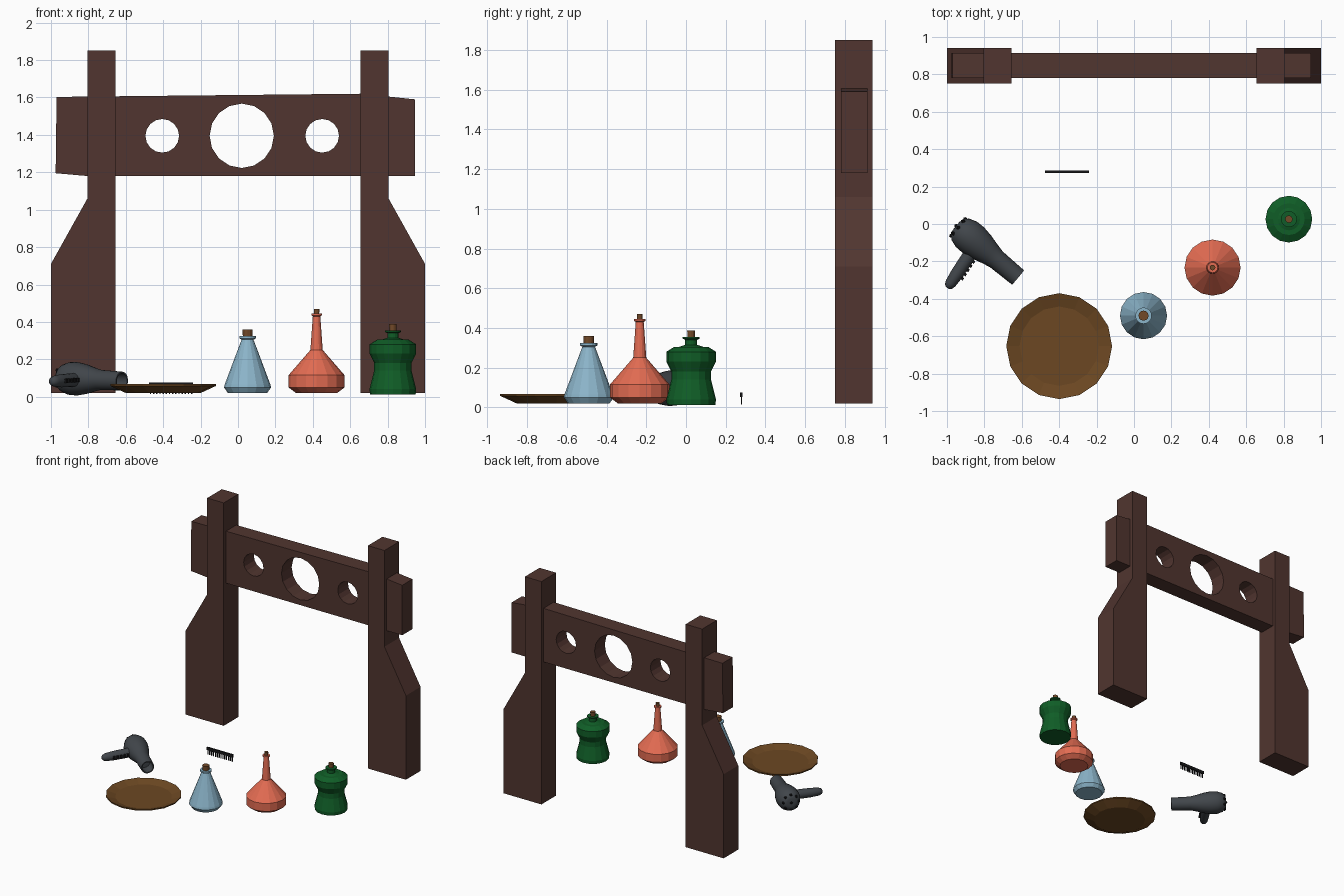
import bpy, bmesh, math
from mathutils import Vector, Matrix

cube = bpy.data.objects.get("Cube")
if cube:
    bpy.data.objects.remove(cube, do_unlink=True)


def material(name, rgb):
    m = bpy.data.materials.new(name)
    m.use_nodes = True
    m.diffuse_color = (*rgb, 1)
    m.node_tree.nodes["Principled BSDF"].inputs["Base Color"].default_value = (*rgb, 1)
    return m


WOOD = material("dark wood", (0.082, 0.036, 0.029))
PLATE = material("brown plate", (0.15, 0.064, 0.016))
CORK = material("cork", (0.17, 0.068, 0.022))
BLUE = material("pale blue", (0.26, 0.46, 0.59))
CORAL = material("coral", (0.77, 0.15, 0.085))
GREEN = material("deep green", (0.005, 0.11, 0.02))
GREY = material("slate grey", (0.053, 0.061, 0.07))
BLACK = material("black plastic", (0.008, 0.008, 0.009))


def add(name, mesh, mat, smooth=False):
    mesh.materials.clear()
    mesh.materials.append(mat)
    ob = bpy.data.objects.new(name, mesh)
    bpy.context.collection.objects.link(ob)
    if smooth:
        bpy.ops.object.select_all(action="DESELECT")
        ob.select_set(True)
        bpy.context.view_layer.objects.active = ob
        bpy.ops.object.shade_smooth_by_angle(angle=math.radians(40))
    return ob


def from_bmesh(name, bm, mat, smooth=False):
    bmesh.ops.recalc_face_normals(bm, faces=bm.faces)
    mesh = bpy.data.meshes.new(name)
    bm.to_mesh(mesh)
    bm.free()
    return add(name, mesh, mat, smooth)


def board(name, loops, y0, y1, mat):
    """Extrude x-z outlines (inner loops become holes) from y0 to y1."""
    cu = bpy.data.curves.new(name, "CURVE")
    cu.dimensions, cu.fill_mode, cu.extrude = "2D", "BOTH", (y1 - y0) / 2
    for loop in loops:
        s = cu.splines.new("POLY")
        s.points.add(len(loop) - 1)
        for p, (x, z) in zip(s.points, loop):
            p.co = (x, z, 0, 1)
        s.use_cyclic_u, s.use_smooth = True, False
    tmp = bpy.data.objects.new(name + "_outline", cu)
    bpy.context.collection.objects.link(tmp)
    deps = bpy.context.evaluated_depsgraph_get()
    mesh = bpy.data.meshes.new_from_object(tmp.evaluated_get(deps))
    bpy.data.objects.remove(tmp, do_unlink=True)
    mesh.transform(Matrix.Translation((0, (y0 + y1) / 2, 0)) @ Matrix.Rotation(math.pi / 2, 4, "X"))
    mesh.name = name
    bm = bmesh.new()
    bm.from_mesh(mesh)
    bmesh.ops.remove_doubles(bm, verts=bm.verts, dist=1e-5)
    return from_bmesh(name, bm, mat)


def lathe(name, profile, mat, frame, sides=16, smooth=False):
    """Spin (radius, height) points around the frame's z axis."""
    bm = bmesh.new()
    rings = []
    for r, h in profile:
        rings.append([bm.verts.new(frame @ Vector((r * math.cos(a), r * math.sin(a), h)))
                      for a in (math.tau * i / sides for i in range(sides))])
    for lo, hi in zip(rings, rings[1:]):
        for i in range(sides):
            j = (i + 1) % sides
            bm.faces.new((lo[i], lo[j], hi[j], hi[i]))
    bm.faces.new(rings[0][::-1])
    bm.faces.new(rings[-1])
    return from_bmesh(name, bm, mat, smooth)


def aim(start, end):
    d = Vector(end) - Vector(start)
    return Matrix.Translation(start) @ d.to_track_quat("Z", "Y").to_matrix().to_4x4(), d.length


def add_box(bm, frame, size):
    bmesh.ops.create_cube(bm, size=1, matrix=frame @ Matrix.Diagonal((*size, 1)))


def circle(x, z, r, n=16):
    return [(x + r * math.cos(math.tau * i / n), z + r * math.sin(math.tau * i / n)) for i in range(n)]


# Wooden frame: mirrored posts and a pierced beam
post = [(1, 0.02), (1, 0.71), (0.805, 1.06), (0.805, 1.85), (0.655, 1.85), (0.655, 0.02)]
for side, s in (("left", 1), ("right", -1)):
    board(side + "_post", [[(s * x, z) for x, z in post]], 0.75, 0.94, WOOD)
beam = [(-0.975, 1.195), (-0.805, 1.18), (0.945, 1.18), (0.945, 1.59), (0.66, 1.62), (-0.97, 1.603)]
holes = [circle(-0.405, 1.395, 0.09), circle(0.02, 1.395, 0.172), circle(0.45, 1.395, 0.09)]
board("crossbeam", [beam] + holes, 0.78, 0.913, WOOD)

# Plate with a raised rim
lathe("plate", [(0.2, 0.02), (0.283, 0.058), (0.283, 0.068), (0.212, 0.045)], PLATE,
      Matrix.Translation((-0.4, -0.653, 0)))

# Bottles: body profile, then cork radius, cork bottom and cork top
bottles = {
    "blue_flask": (BLUE, (0.051, -0.49), (0.027, 0.3, 0.36),
                   [(0.105, 0.02), (0.126, 0.05), (0.122, 0.066), (0.032, 0.305), (0.044, 0.312), (0.044, 0.324)]),
    "coral_bottle": (CORAL, (0.42, -0.233), (0.015, 0.42, 0.47),
                     [(0.11, 0.02), (0.15, 0.05), (0.15, 0.115), (0.033, 0.25), (0.02, 0.43),
                      (0.028, 0.435), (0.028, 0.445)]),
    "green_jar": (GREEN, (0.828, 0.026), (0.02, 0.34, 0.388),
                  [(0.122, 0.013), (0.125, 0.04), (0.1, 0.14), (0.1, 0.18), (0.125, 0.23), (0.125, 0.28),
                   (0.085, 0.305), (0.06, 0.305), (0.03, 0.315), (0.03, 0.34), (0.043, 0.346), (0.043, 0.355)]),
}
for name, (mat, (x, y), (r, z0, z1), profile) in bottles.items():
    at = Matrix.Translation((x, y, 0))
    lathe(name, profile, mat, at)
    lathe(name + "_cork", [(r * 0.9, z0), (r, z1)], CORK, at, 12)

# Hair dryer: hollow barrel
barrel, _ = aim((-0.95, -0.01, 0.1), (-0.62, -0.286, 0.084))
lathe("dryer_barrel", [(0.03, 0), (0.05, 0.004), (0.074, 0.028), (0.088, 0.07), (0.089, 0.12), (0.08, 0.175),
                       (0.064, 0.235), (0.054, 0.28), (0.05, 0.43), (0.042, 0.43), (0.04, 0.35)],
      GREY, barrel, 24, True)

# Hair dryer: round-ended grip
grip, length = aim((-0.845, -0.115, 0.092), (-0.997, -0.342, 0.082))
lathe("dryer_handle", [(0.036, 0), (0.036, 0.1), (0.035, 0.18), (0.03, length - 0.03),
                       (0.022, length - 0.008), (0.01, length)], GREY, grip, 16, True)

# Hair dryer: finger buttons along the grip
bm = bmesh.new()
along = (grip.to_3x3() @ Vector((0, 0, 1))).normalized()
outward = Vector((-along.y, along.x, 0)).normalized()
turn = along.to_track_quat("Z", "Y").to_matrix().to_4x4()
for i in range(5):
    spot = grip.translation + along * (0.08 + 0.027 * i) + outward * 0.034
    add_box(bm, Matrix.Translation(spot) @ turn, (0.022, 0.022, 0.015))
from_bmesh("dryer_buttons", bm, BLACK)

# Hair dryer: rear air vents
bm = bmesh.new()
vents = [(0, 0, 0)] + [(0.058 * math.cos(a), 0.058 * math.sin(a), 0.013)
                       for a in (math.tau * i / 8 for i in range(8))]
for v in vents:
    bmesh.ops.create_icosphere(bm, subdivisions=1, radius=0.012, matrix=barrel @ Matrix.Translation(v))
from_bmesh("dryer_vents", bm, BLACK)

# Comb: spine and evenly spaced teeth
bm = bmesh.new()
add_box(bm, Matrix.Translation((-0.358, 0.279, 0.063)), (0.235, 0.012, 0.024))
for i in range(14):
    add_box(bm, Matrix.Translation((-0.468 + i * 0.22 / 13, 0.279, 0.035)), (0.007, 0.006, 0.04))
from_bmesh("comb", bm, BLACK)
